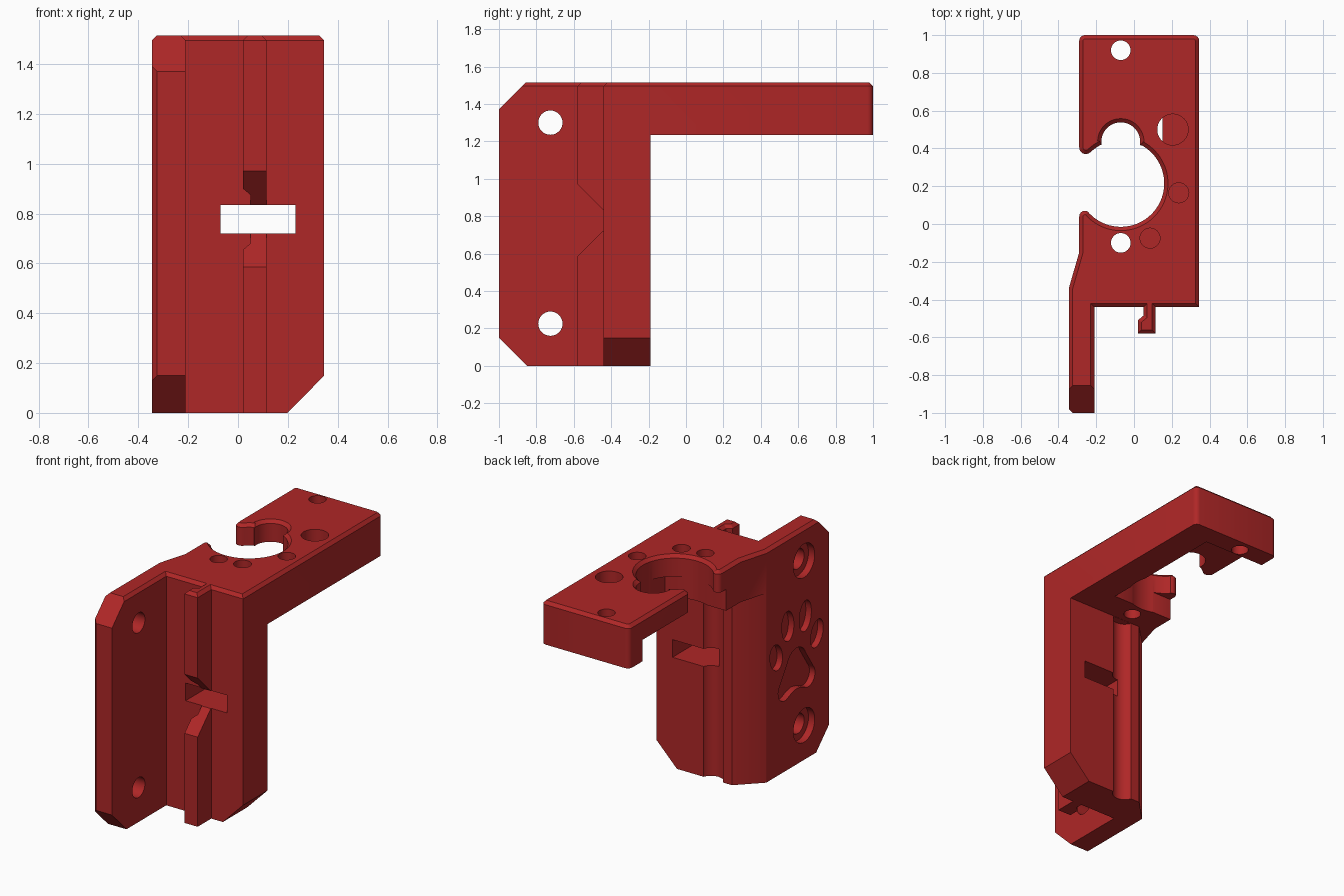
import bpy, bmesh, math
from mathutils import Matrix, Vector

if "Cube" in bpy.data.objects:
    bpy.data.objects.remove(bpy.data.objects["Cube"])

TOP, ARM_Z, RECESS_Z = 1.515, 1.235, 1.375

red = bpy.data.materials.new("red plastic")
red.diffuse_color = (0.43, 0.02, 0.02, 1)
red.use_nodes = True
red.node_tree.nodes["Principled BSDF"].inputs["Base Color"].default_value = red.diffuse_color


def arc(cx, cy, r, a0, a1, n):
    """Points on an arc, angles in degrees."""
    angles = [math.radians(a0 + (a1 - a0) * i / n) for i in range(n + 1)]
    return [(cx + r * math.cos(a), cy + r * math.sin(a)) for a in angles]


def prism(name, pts, lo, hi, axis="z", chamfer=0):
    """Extrude a 2D profile: axis z uses (x, y), x uses (y, z), y uses (x, z)."""
    place = {"z": lambda a, b, h: (a, b, h),
             "x": lambda a, b, h: (h, a, b),
             "y": lambda a, b, h: (a, h, b)}[axis]
    bm = bmesh.new()
    bottom = bm.faces.new([bm.verts.new(place(a, b, lo)) for a, b in pts])
    ext = bmesh.ops.extrude_face_region(bm, geom=[bottom])["geom"]
    shift = Vector(place(0, 0, hi - lo))
    bmesh.ops.translate(bm, vec=shift, verts=[g for g in ext if isinstance(g, bmesh.types.BMVert)])
    bmesh.ops.recalc_face_normals(bm, faces=bm.faces[:])
    if chamfer:
        cap = [e for e in bm.edges if all(abs(v.co.z - hi) < 1e-5 for v in e.verts)]
        bmesh.ops.bevel(bm, geom=cap, offset=chamfer, segments=1, affect="EDGES", profile=0.5)
    mesh = bpy.data.meshes.new(name)
    bm.to_mesh(mesh)
    bm.free()
    obj = bpy.data.objects.new(name, mesh)
    bpy.context.collection.objects.link(obj)
    mesh.materials.append(red)
    return obj


def box(x0, x1, y0, y1, z0, z1):
    return prism("box_cutter", [(x0, y0), (x1, y0), (x1, y1), (x0, y1)], z0, z1)


def cylinder(a, b, r, lo, hi, axis="z", n=32):
    return prism("hole_cutter", arc(a, b, r, 0, 360, n)[:-1], lo, hi, axis)


# Plan outline: side plate, rail, column and arm with the open round clamp
outline = [(-0.325, -1.0), (-0.21, -1.0), (-0.21, -0.44)]
outline += [(0.05, -0.44), (0.05, -0.485), (0.02, -0.51), (0.02, -0.58),
            (0.115, -0.58), (0.115, -0.44)]
outline += [(0.345, -0.44)]
outline += arc(0.315, 0.97, 0.03, 0, 90, 4) + arc(-0.26, 0.97, 0.03, 90, 180, 4)
outline += arc(-0.255, 0.405, 0.035, 180, 300, 6)
outline += arc(-0.07, 0.215, 0.23, 132, 118, 3)
outline += arc(-0.07, 0.435, 0.103, 190, -10, 20)
outline += arc(-0.07, 0.215, 0.23, 61, -137, 44)
outline += arc(-0.26, 0.04, 0.03, 45, 180, 6)
outline += [(-0.29, -0.15), (-0.345, -0.34), (-0.345, -0.98)]
bracket = prism("bracket", outline, 0, TOP, chamfer=0.02)

cutters = []
# Space under the arm, with the slanted back corner of the column
cutters.append(prism("under_arm_cutter", [(-0.545, -0.535), (-0.2, -0.19), (1, -0.19),
                                          (1, 1.3), (-0.545, 1.3)], -0.2, ARM_Z))
# Recess below the clamp, open to the left
cutters.append(box(-0.6, 0.15, 0.0, 0.865, 1.1, RECESS_Z))
# Slot through the column
cutters.append(box(-0.07, 0.23, -0.7, 0, 0.72, 0.835))
# Tapered gap in the rail
cutters.append(prism("rail_gap_cutter", [(-0.70, 0.465), (-0.445, 0.72), (-0.445, 0.835),
                                         (-0.70, 1.09)], -0.05, 0.2, "x"))
# Lower side chamfer of the column
cutters.append(prism("side_chamfer_cutter", [(0.1, -0.1), (0.445, -0.1), (0.445, 0.25)], -0.8, 0.2, "y"))
# Front chamfers of the side plate
cutters.append(prism("low_chamfer_cutter", [(-1.1, 0.25), (-1.1, -0.1), (-0.75, -0.1)], -0.6, 0, "x"))
cutters.append(prism("high_chamfer_cutter", [(-1.1, 1.27), (-0.75, 1.62), (-1.1, 1.62)], -0.6, 0, "x"))
# Plate screw holes with counterbores on the outside
for z in (0.225, 1.30):
    cutters.append(cylinder(-0.725, z, 0.065, -0.6, 0, "x"))
    cutters.append(cylinder(-0.725, z, 0.11, -0.6, -0.30, "x"))
# Arm screw holes, large stepped hole and blind holes
for y in (0.92, -0.10):
    cutters.append(cylinder(-0.07, y, 0.052, 1.0, 1.7))
cutters.append(cylinder(0.205, 0.50, 0.082, RECESS_Z - 0.02, 1.7))
for x, y in ((0.237, 0.165), (0.085, -0.075)):
    cutters.append(cylinder(x, y, 0.053, RECESS_Z, 1.7))
# Screwdriver channel down the back of the column
cutters.append(cylinder(-0.065, -0.165, 0.075, -0.2, ARM_Z - 0.001))

# Paw-shaped recesses on the outer plate face
for side in (-1, 1):
    for dy, z, ry, rz, tilt in ((0.21, 0.775, 0.062, 0.09, 18), (0.09, 0.935, 0.062, 0.1, 6)):
        t = math.radians(tilt) * side
        pts = [(-0.648 + side * dy + a * ry * math.cos(t) + b * rz * math.sin(t),
                z - a * ry * math.sin(t) + b * rz * math.cos(t))
               for a, b in arc(0, 0, 1, 0, 360, 24)[:-1]]
        cutters.append(prism("toe_cutter", pts, -0.6, -0.305, "x"))
pad = arc(-0.648, 0.66, 0.1, 20, 160, 10) + arc(-0.768, 0.53, 0.07, 140, 280, 8)
pad += [(-0.70, 0.485), (-0.648, 0.495), (-0.596, 0.485)] + arc(-0.528, 0.53, 0.07, 260, 400, 8)
cutters.append(prism("pad_cutter", pad, -0.6, -0.305, "x"))

# Carve everything out of the bracket
bpy.context.view_layer.objects.active = bracket
for cutter in cutters:
    mod = bracket.modifiers.new("cut", "BOOLEAN")
    mod.operation, mod.solver, mod.object = "DIFFERENCE", "EXACT", cutter
    bpy.ops.object.modifier_apply(modifier=mod.name)
    bpy.data.objects.remove(cutter)

bpy.ops.object.select_all(action="DESELECT")
bracket.select_set(True)
bpy.ops.object.shade_smooth_by_angle(angle=math.radians(30))
